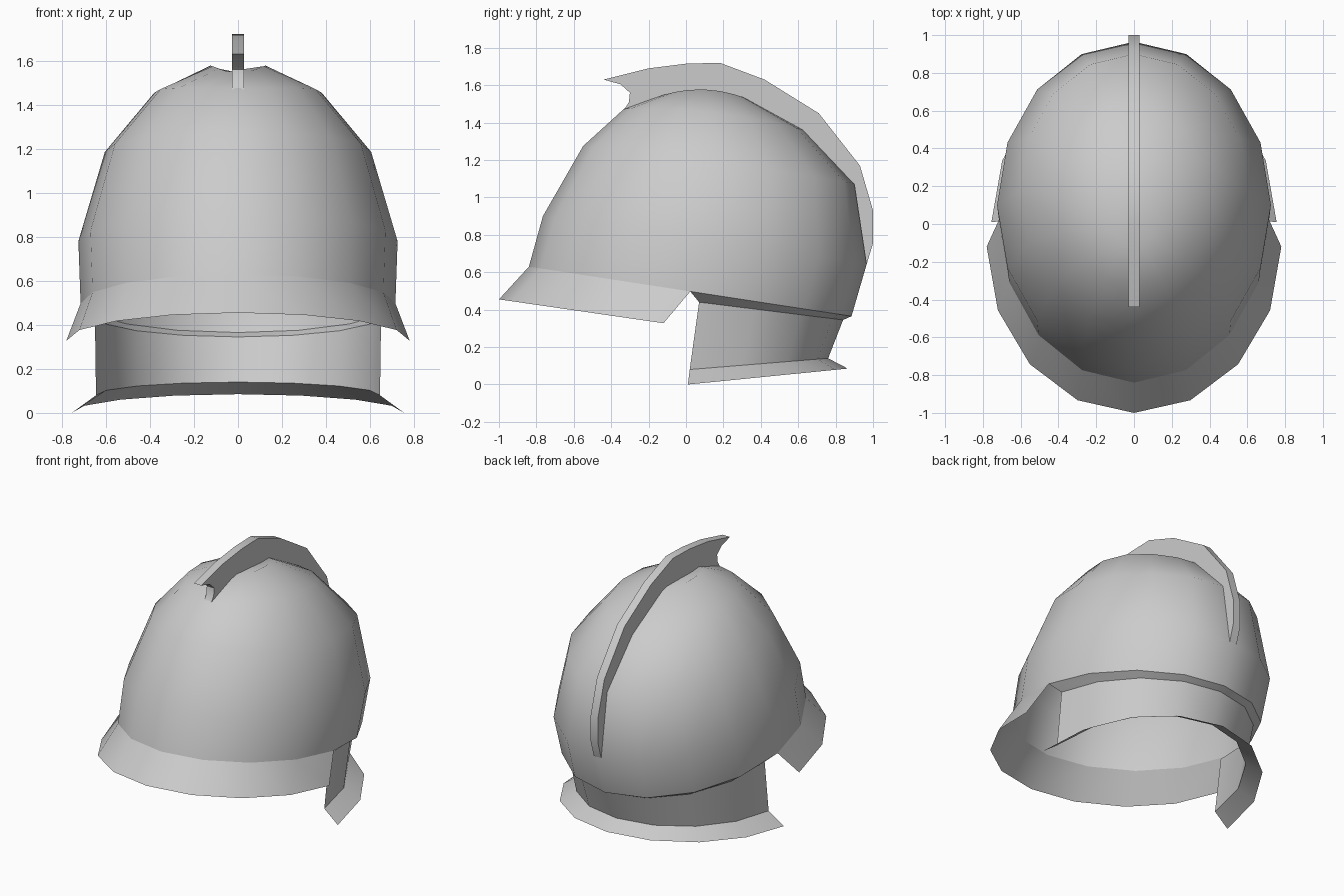
import bpy, bmesh
from math import sin, cos, pi, radians

cube = bpy.data.objects.get("Cube")
if cube:
    bpy.data.objects.remove(cube)

STEP = pi / 8  # sixteen sides around the helmet

grey = bpy.data.materials.new("light grey metal")
grey.use_nodes = True
tone = (0.6, 0.6, 0.6, 1)
grey.diffuse_color = tone
grey.node_tree.nodes["Principled BSDF"].inputs["Base Color"].default_value = tone


def finish(bm, name, angle):
    bmesh.ops.recalc_face_normals(bm, faces=bm.faces)
    mesh = bpy.data.meshes.new(name)
    bm.to_mesh(mesh)
    bm.free()
    mesh.materials.append(grey)
    obj = bpy.data.objects.new(name, mesh)
    bpy.context.collection.objects.link(obj)
    bpy.ops.object.select_all(action="DESELECT")
    obj.select_set(True)
    bpy.context.view_layer.objects.active = obj
    bpy.ops.object.shade_smooth_by_angle(angle=radians(angle))
    return obj


def tilted_ring(front, back, half_width, lift=0.0):
    """Ellipse leaning from a front (y, z) point to a back one; angle 0 is the front."""
    def point(a):
        t = (1 - cos(a)) / 2
        return (half_width * sin(a),
                front[0] + (back[0] - front[0]) * t,
                front[1] + (back[1] - front[1]) * t + lift * sin(a) ** 2)
    return point


def loft(name, rings, first, count, cap=False, angle=35):
    """Skin a stack of rings over a span of steps around the helmet."""
    bm = bmesh.new()
    full = count == 16
    rows = [[bm.verts.new(r((first + i) * STEP)) for i in range(count + (not full))]
            for r in rings]
    for low, high in zip(rows, rows[1:]):
        for i in range(count):
            j = (i + 1) % len(low)
            bm.faces.new((low[i], low[j], high[j], high[i]))
    if cap:
        bm.faces.new(rows[-1])
    return finish(bm, name, angle)


# Dome, open underneath
rim = tilted_ring((-0.84, 0.63), (0.885, 0.365), 0.715)
loft("dome", [
    rim,
    tilted_ring((-0.765, 0.9), (0.965, 0.64), 0.725, 0.01),
    tilted_ring((-0.55, 1.275), (0.9, 1.075), 0.605, 0.01),
    tilted_ring((-0.33, 1.475), (0.63, 1.36), 0.38, 0.037),
    tilted_ring((-0.13, 1.545), (0.32, 1.53), 0.125, 0.04),
], 0, 16, cap=True)

# Flared visor around the front half of the rim
loft("visor", [
    rim,
    tilted_ring((-1.0, 0.455), (0.76, 0.2), 0.78),
], -4, 8)


# Neck guard around the rear half: inset ledge, wall and flared lip
def rear_ring(side, back, half_width):
    front = (2 * side[0] - back[0], 2 * side[1] - back[1])
    return tilted_ring(front, back, half_width)


loft("neck_guard", [
    rim,
    rear_ring((0.07, 0.44), (0.84, 0.345), 0.65),
    rear_ring((0.02, 0.08), (0.76, 0.14), 0.645),
    rear_ring((0.01, 0.0), (0.865, 0.085), 0.755),
], 4, 8)

# Crest: side outline extruded across the centre line
outline = [
    (-0.44, 1.63), (-0.2, 1.69), (0, 1.715), (0.18, 1.72), (0.42, 1.63),
    (0.71, 1.45), (0.93, 1.17), (1.0, 0.93), (1.0, 0.755), (0.965, 0.64),
    (0.9, 1.07), (0.63, 1.355), (0.32, 1.525), (0.1, 1.55), (-0.13, 1.54),
    (-0.33, 1.47), (-0.305, 1.51), (-0.3, 1.56), (-0.35, 1.605),
]
bm = bmesh.new()
side = bm.faces.new([bm.verts.new((-0.028, y, z)) for y, z in outline])
swept = bmesh.ops.extrude_face_region(bm, geom=[side], use_keep_orig=True)
for v in swept["geom"]:
    if isinstance(v, bmesh.types.BMVert):
        v.co.x = 0.028
finish(bm, "crest", 30)
